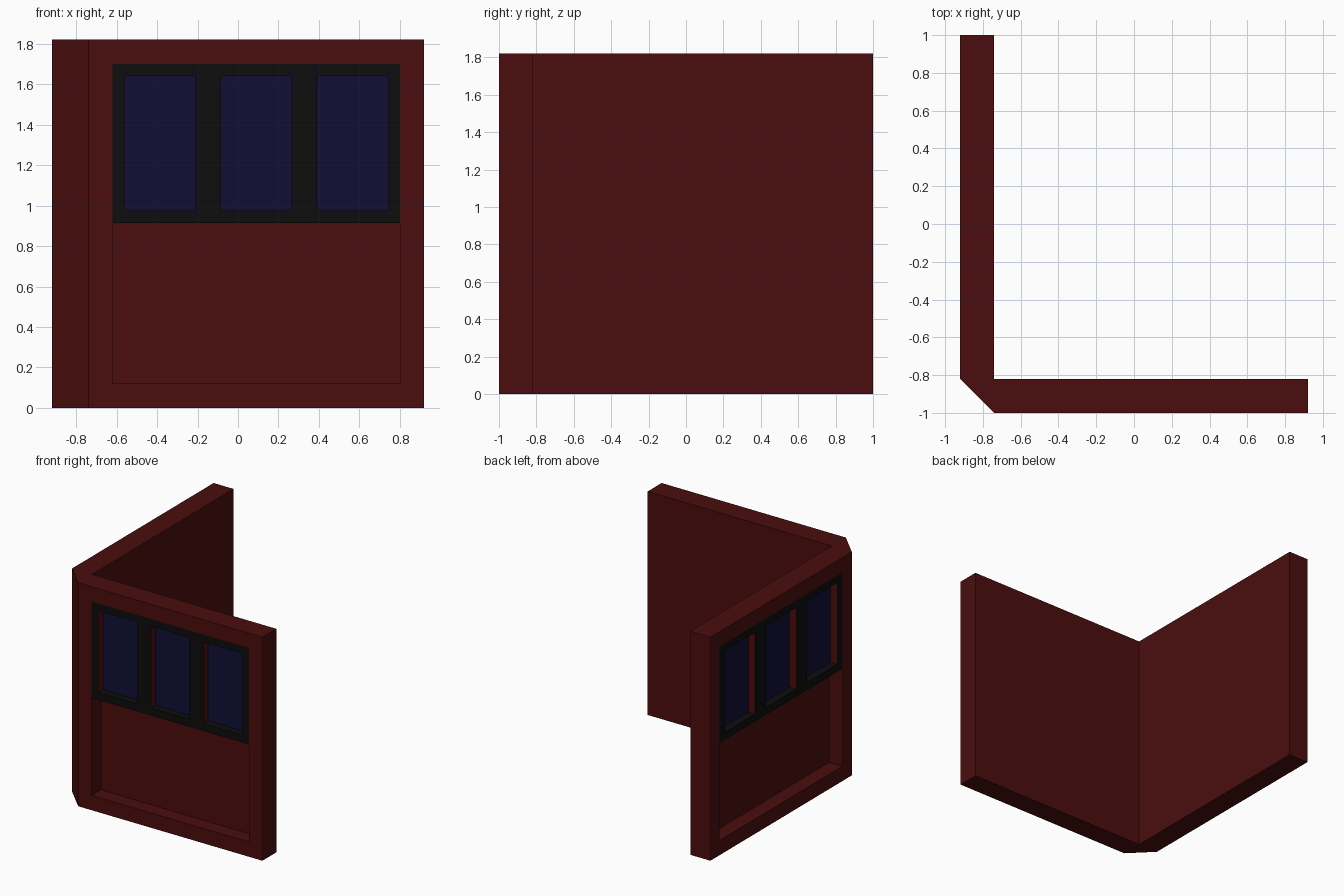
import bpy
import bmesh
from math import radians
from mathutils import Matrix, Vector

cube = bpy.data.objects.get("Cube")
if cube:
    bpy.data.objects.remove(cube, do_unlink=True)

HEIGHT = 1.82
MARGIN = 0.12        # border around each recess
RECESS = 0.12        # depth of each recess
GLASS_DEPTH = 0.06   # glass set back from the frame face
SILL = 0.915         # bottom of the window frame


def make_material(name, rgb):
    mat = bpy.data.materials.new(name)
    mat.use_nodes = True
    color = (*rgb, 1.0)
    mat.diffuse_color = color
    mat.node_tree.nodes["Principled BSDF"].inputs["Base Color"].default_value = color
    return mat


red = make_material("dark_red", (0.07, 0.004, 0.004))
black = make_material("frame_black", (0.004, 0.004, 0.004))
blue = make_material("glass_blue", (0.005, 0.005, 0.036))


def finish(bm, name, materials):
    mesh = bpy.data.meshes.new(name)
    bm.to_mesh(mesh)
    bm.free()
    for mat in materials:
        mesh.materials.append(mat)
    obj = bpy.data.objects.new(name, mesh)
    bpy.context.collection.objects.link(obj)
    return obj


def push_in(bm, faces, depth):
    """Extrude each face and move it inward along its normal."""
    bm.normal_update()
    pushed = bmesh.ops.extrude_discrete_faces(bm, faces=faces)["faces"]
    bm.normal_update()
    for face in pushed:
        bmesh.ops.translate(bm, verts=face.verts, vec=-face.normal * depth)
    bm.normal_update()
    return pushed


# Corner wall: L-shaped plan with a chamfered outer corner
def build_wall():
    plan = [(-0.74, -1), (0.92, -1), (0.92, -0.82), (-0.74, -0.82),
            (-0.74, 1), (-0.92, 1), (-0.92, -0.82)]
    bm = bmesh.new()
    base = bm.faces.new([bm.verts.new((x, y, 0)) for x, y in plan])
    top = bmesh.ops.extrude_face_region(bm, geom=[base], use_keep_orig=True)["geom"]
    bmesh.ops.translate(bm, verts=[g for g in top if isinstance(g, bmesh.types.BMVert)],
                        vec=(0, 0, HEIGHT))
    bmesh.ops.recalc_face_normals(bm, faces=bm.faces)
    # Recess the two outer faces
    outer = [f for f in bm.faces
             if f.calc_center_median().y < -0.99 or f.calc_center_median().x < -0.91]
    bmesh.ops.inset_individual(bm, faces=outer, thickness=MARGIN, use_even_offset=True)
    push_in(bm, outer, RECESS)
    return finish(bm, "corner_wall", [red])


# Window frame: flat grid with three panes set back into it
def build_windows(name, u_min, u_max, transform):
    width = u_max - u_min
    border, gap = 0.042 * width, 0.088 * width
    pane = (width - 2 * border - 2 * gap) / 3
    us = [u_min]
    for step in (border, pane, gap, pane, gap, pane, border):
        us.append(us[-1] + step)
    zs = [SILL, 0.975, 1.64, HEIGHT - MARGIN]

    bm = bmesh.new()
    grid = [[bm.verts.new((u, 0, z)) for u in us] for z in zs]
    panes = []
    for j in range(len(zs) - 1):
        for i in range(len(us) - 1):
            face = bm.faces.new((grid[j][i], grid[j][i + 1],
                                 grid[j + 1][i + 1], grid[j + 1][i]))
            if j == 1 and i % 2 == 1:
                panes.append(face)
    # Blue glass, red upright reveals
    for face in push_in(bm, panes, GLASS_DEPTH):
        face.material_index = 1
    for face in bm.faces:
        if abs(face.normal.x) > 0.9:
            face.material_index = 2
    # Underside of the frame, back to the recess
    back = [bm.verts.new((u, RECESS, SILL)) for u in (u_min, u_max)]
    bm.faces.new([back[0], back[1]] + grid[0][::-1])
    bm.transform(transform)
    return finish(bm, name, [black, blue, red])


build_wall()
build_windows("front_windows", -0.62, 0.80, Matrix.Translation(Vector((0, -1, 0))))
build_windows("side_windows", -0.88, 0.70,
              Matrix.Translation(Vector((-0.92, 0, 0))) @ Matrix.Rotation(radians(-90), 4, 'Z'))
